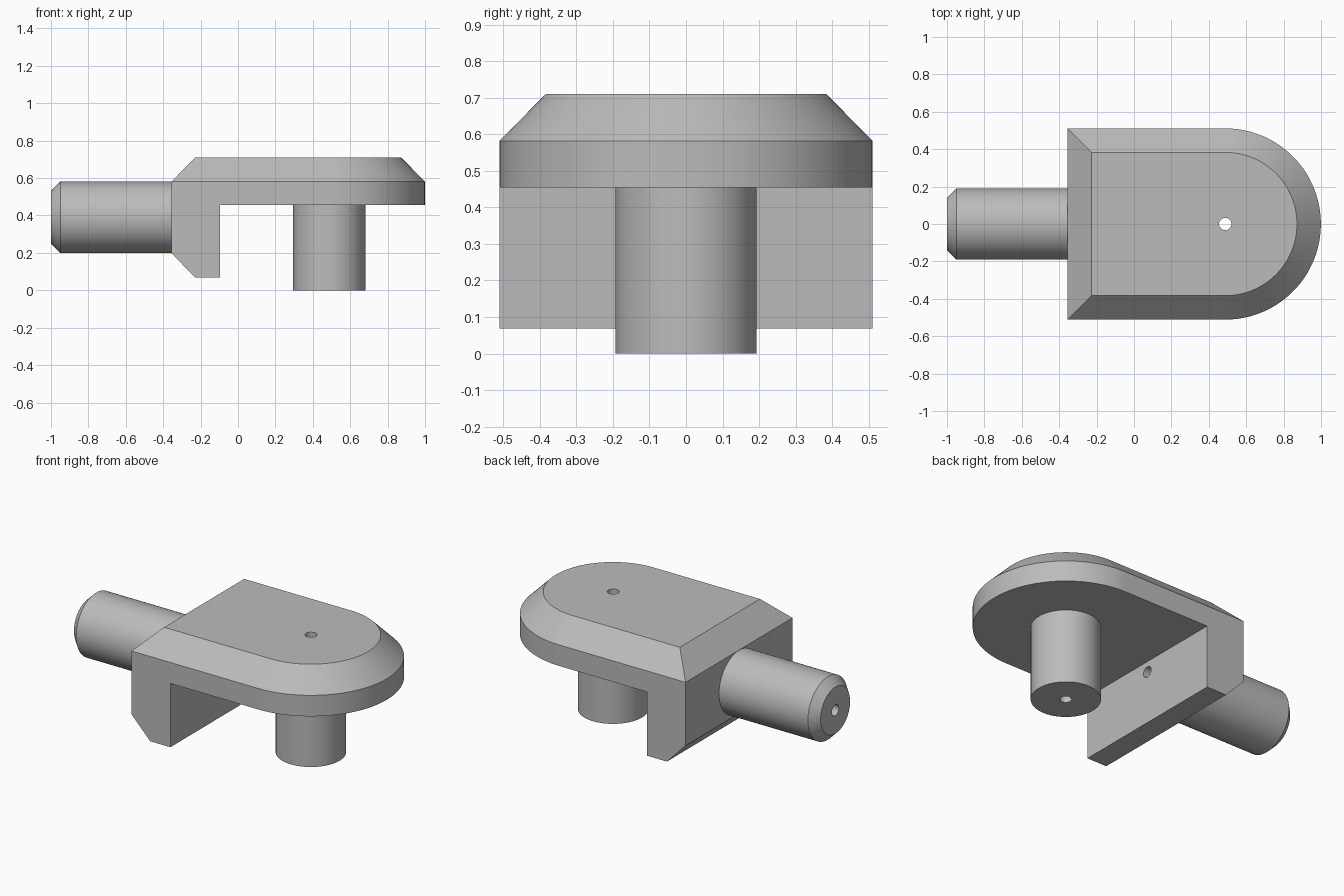
import bpy, bmesh, math
from mathutils import Matrix, Vector

cube = bpy.data.objects.get("Cube")
if cube:
    bpy.data.objects.remove(cube)

SEGS = 96
PIN_X, AXIS_Z, BORE = 0.488, 0.39, 0.033
BACK, HALF_W = -0.355, 0.511
SLAB_Z, EDGE_Z, TOP_Z, BEVEL = 0.455, 0.582, 0.711, 0.128

grey = bpy.data.materials.new("machined grey")
grey.use_nodes = True
colour = (0.5, 0.5, 0.5, 1)
grey.diffuse_color = colour
grey.node_tree.nodes["Principled BSDF"].inputs["Base Color"].default_value = colour


def finish(name, bm):
    bmesh.ops.recalc_face_normals(bm, faces=bm.faces)
    mesh = bpy.data.meshes.new(name)
    bm.to_mesh(mesh)
    bm.free()
    obj = bpy.data.objects.new(name, mesh)
    bpy.context.collection.objects.link(obj)
    mesh.materials.append(grey)
    return obj


def activate(obj):
    bpy.ops.object.select_all(action='DESELECT')
    obj.select_set(True)
    bpy.context.view_layer.objects.active = obj


def smooth(obj):
    activate(obj)
    bpy.ops.object.shade_smooth_by_angle(angle=math.radians(30))


def bridge(bm, a, b):
    for i in range(len(a)):
        j = (i + 1) % len(a)
        bm.faces.new((a[i], a[j], b[j], b[i]))


def loft(name, loops):
    """Closed solid through matching loops of points."""
    bm = bmesh.new()
    rings = [[bm.verts.new(p) for p in loop] for loop in loops]
    for a, b in zip(rings, rings[1:]):
        bridge(bm, a, b)
    bm.faces.new(rings[0])
    bm.faces.new(rings[-1])
    return finish(name, bm)


def lathe(name, profile, matrix):
    """Closed (radius, height) profile turned about local z."""
    bm = bmesh.new()
    rings = []
    for r, h in profile:
        angles = [math.tau * i / SEGS for i in range(SEGS)]
        rings.append([bm.verts.new(matrix @ Vector((r * math.cos(a), r * math.sin(a), h)))
                      for a in angles])
    for i in range(len(rings)):
        bridge(bm, rings[i], rings[(i + 1) % len(rings)])
    return finish(name, bm)


def drill(obj, matrix):
    bm = bmesh.new()
    bmesh.ops.create_cone(bm, cap_ends=True, segments=SEGS, radius1=BORE,
                          radius2=BORE, depth=2, matrix=matrix)
    cutter = finish("bore_cutter", bm)
    cutter.hide_render = True
    cut = obj.modifiers.new("bore", 'BOOLEAN')
    cut.operation, cut.solver, cut.object = 'DIFFERENCE', 'EXACT', cutter
    activate(obj)
    bpy.ops.object.modifier_apply(modifier=cut.name)
    bpy.data.objects.remove(cutter)


def slab_loop(inset, z):
    """Outline with a square back and a half-round end."""
    r = HALF_W - inset
    arc = [math.pi * (i / SEGS - 0.5) for i in range(SEGS + 1)]
    pts = [(PIN_X + r * math.cos(a), r * math.sin(a), z) for a in arc]
    return pts + [(BACK + inset, r, z), (BACK + inset, -r, z)]


along_pin = Matrix.Translation((PIN_X, 0, 0))
along_shaft = Matrix.Translation((0, 0, AXIS_Z)) @ Matrix.Rotation(math.pi / 2, 4, 'Y')

# Bevelled top slab
slab = loft("top_slab", [slab_loop(0, SLAB_Z), slab_loop(0, EDGE_Z), slab_loop(BEVEL, TOP_Z)])
drill(slab, along_pin)
smooth(slab)

# Downward leg with a chamfered lower back edge
side = [(BACK, SLAB_Z), (BACK, 0.198), (-0.23, 0.069), (-0.095, 0.069), (-0.095, SLAB_Z)]
leg = loft("back_leg", [[(x, y, z) for x, z in side] for y in (-HALF_W, HALF_W)])
# Slab wall behind the shaft stays solid above the leg
drill(leg, along_shaft)
smooth(leg)

# Hollow vertical pin
smooth(lathe("vertical_pin", [(BORE, 0), (0.193, 0), (0.193, SLAB_Z), (BORE, SLAB_Z)], along_pin))

# Hollow horizontal shaft with a chamfered tip
smooth(lathe("horizontal_shaft", [(BORE, -1), (0.141, -1), (0.191, -0.95),
                                  (0.191, BACK), (BORE, BACK)], along_shaft))
